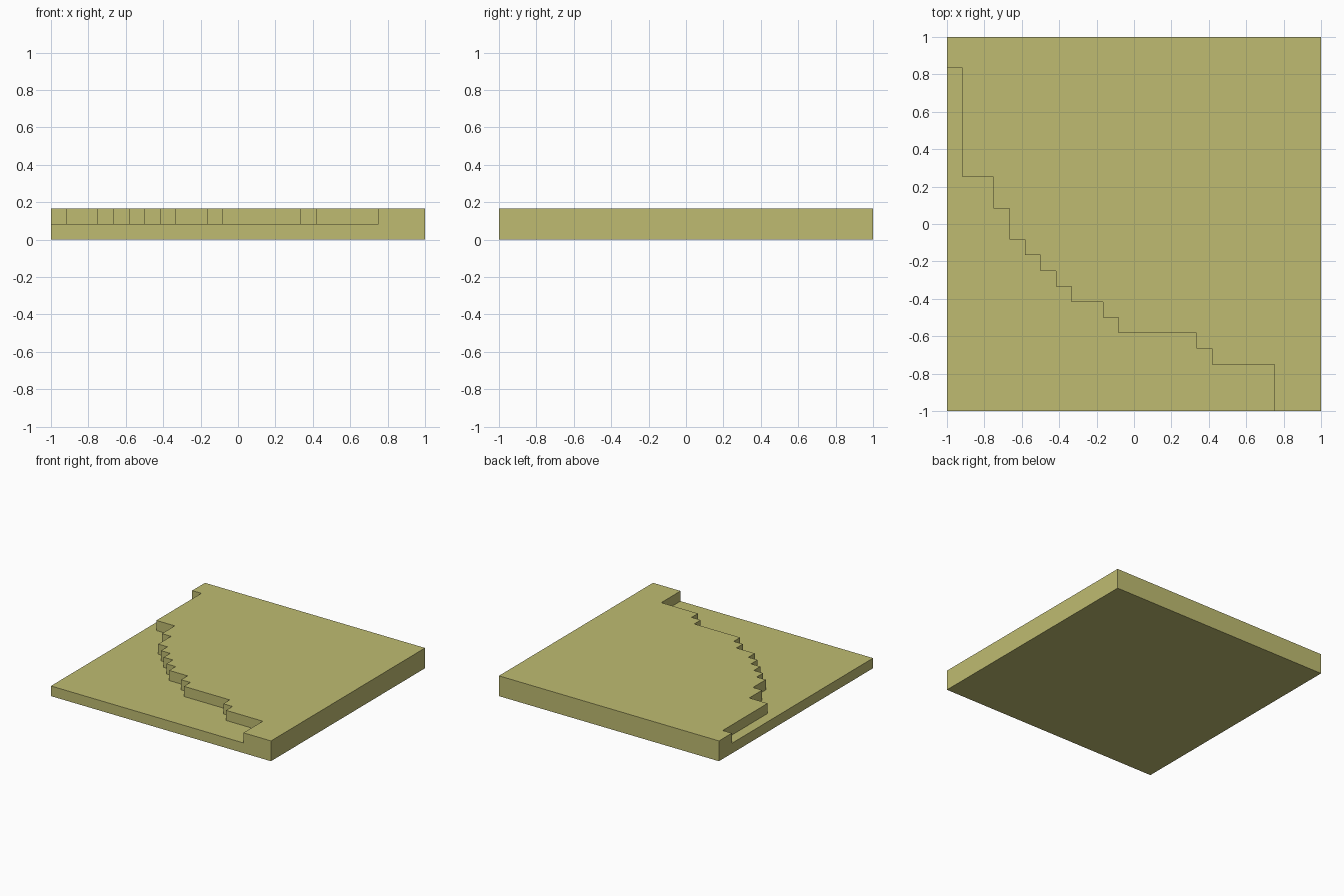
import bpy
import bmesh

cube = bpy.data.objects.get("Cube")
if cube:
    bpy.data.objects.remove(cube, do_unlink=True)

U = 1 / 12          # one block unit
LOW, HIGH = 1, 2    # level heights in units

mat = bpy.data.materials.new("olive sand")
mat.use_nodes = True
colour = (0.52, 0.50, 0.165, 1)
mat.diffuse_color = colour
bsdf = next(n for n in mat.node_tree.nodes if n.type == "BSDF_PRINCIPLED")
bsdf.inputs["Base Color"].default_value = colour
bsdf.inputs["Roughness"].default_value = 0.9

# Stepped edge between the two levels: (run along +x, drop along -y) pairs
steps = [(1, 7), (2, 2), (1, 2), (1, 1), (1, 1), (1, 1), (1, 1),
         (2, 1), (1, 1), (5, 1), (1, 1), (4, 3)]
x, y = -12, 10
edge = [(x, y)]
for run, drop in steps:
    x += run
    edge.append((x, y))
    y -= drop
    edge.append((x, y))
start, end = edge[0], edge[-1]

bm = bmesh.new()


def face(points):
    bm.faces.new([bm.verts.new((px * U, py * U, pz * U)) for px, py, pz in points])


# Level tops and underside
face([(*p, HIGH) for p in edge + [(12, -12), (12, 12), (-12, 12)]])
face([(*p, LOW) for p in edge + [(-12, -12)]])
face([(-12, -12, 0), (-12, 12, 0), (12, 12, 0), (12, -12, 0)])

# Risers along the stepped edge
for a, b in zip(edge, edge[1:]):
    face([(*a, LOW), (*b, LOW), (*b, HIGH), (*a, HIGH)])

# Outer walls: full-height back and right-hand side, notched front and left-hand side
face([(-12, 12, 0), (12, 12, 0), (12, 12, HIGH), (-12, 12, HIGH)])
face([(12, 12, 0), (12, -12, 0), (12, -12, HIGH), (12, 12, HIGH)])
for far, notch in (((12, -12), end), ((-12, 12), start)):
    face([(-12, -12, 0), (*far, 0), (*far, HIGH),
          (*notch, HIGH), (*notch, LOW), (-12, -12, LOW)])

# Weld into one closed solid
bmesh.ops.remove_doubles(bm, verts=bm.verts, dist=1e-4)
bmesh.ops.recalc_face_normals(bm, faces=bm.faces)

mesh = bpy.data.meshes.new("terraced_slab")
bm.to_mesh(mesh)
bm.free()
mesh.materials.append(mat)
slab = bpy.data.objects.new("terraced_slab", mesh)
bpy.context.collection.objects.link(slab)
